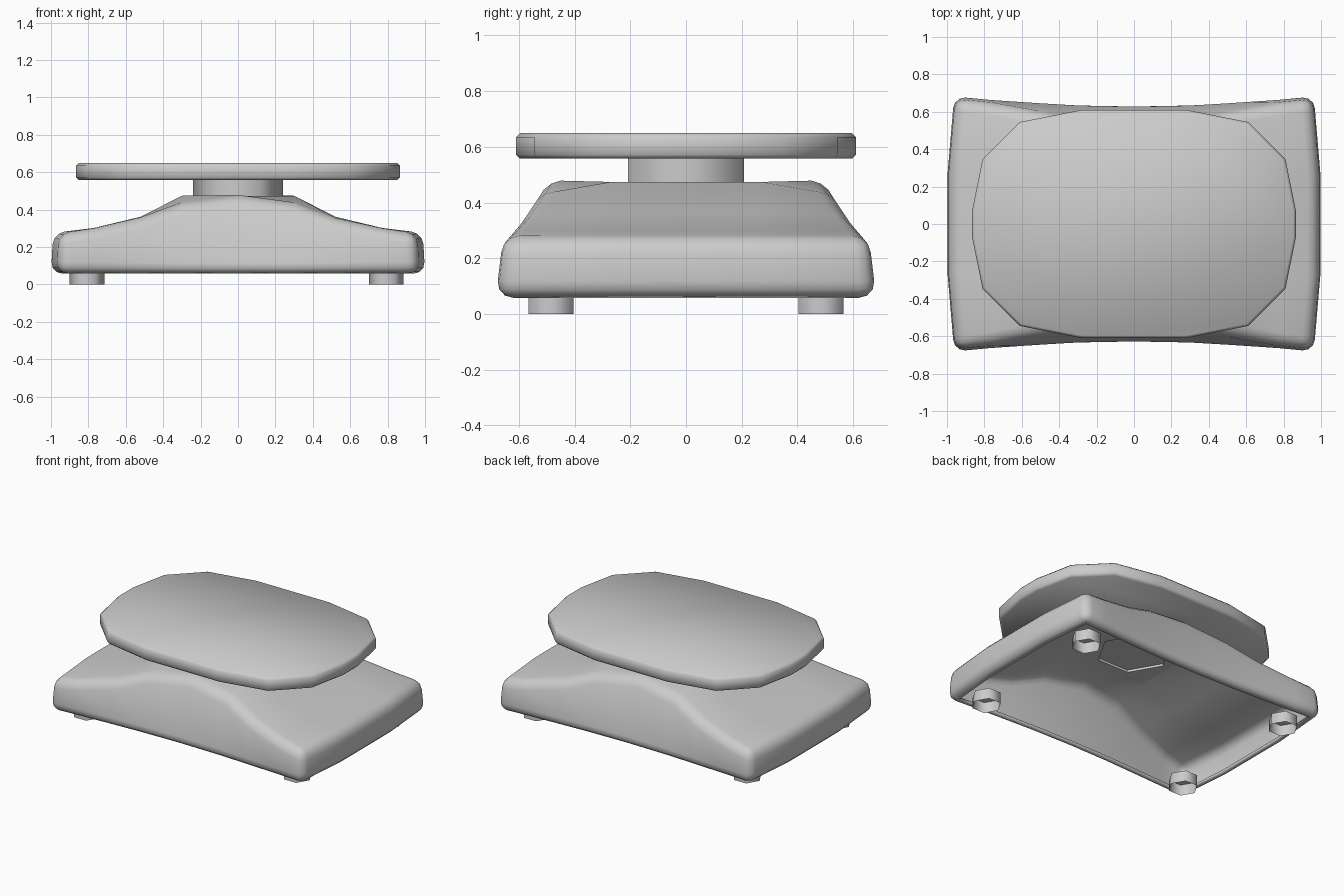
import bpy, bmesh, math

cube = bpy.data.objects.get("Cube")
if cube:
    bpy.data.objects.remove(cube)

grey = bpy.data.materials.new("light grey")
grey.use_nodes = True
colour = (0.6, 0.6, 0.6, 1)
grey.diffuse_color = colour
grey.node_tree.nodes["Principled BSDF"].inputs["Base Color"].default_value = colour


def finish(bm, name, angle):
    bmesh.ops.recalc_face_normals(bm, faces=bm.faces)
    mesh = bpy.data.meshes.new(name)
    bm.to_mesh(mesh)
    bm.free()
    mesh.materials.append(grey)
    obj = bpy.data.objects.new(name, mesh)
    bpy.context.collection.objects.link(obj)
    bpy.ops.object.select_all(action="DESELECT")
    obj.select_set(True)
    bpy.context.view_layer.objects.active = obj
    if angle:
        bpy.ops.object.shade_smooth_by_angle(angle=math.radians(angle))
    return obj


def prism(outline, z0, z1):
    bm = bmesh.new()
    face = bm.faces.new([bm.verts.new((x, y, z0)) for x, y in outline])
    top = bmesh.ops.extrude_face_region(bm, geom=[face], use_keep_orig=True)["geom"]
    verts = [g for g in top if isinstance(g, bmesh.types.BMVert)]
    bmesh.ops.translate(bm, verts=verts, vec=(0, 0, z1 - z0))
    bmesh.ops.recalc_face_normals(bm, faces=bm.faces)
    return bm


def hexagon(radius, cx=0, cy=0):
    turns = [math.radians(60 * i) for i in range(6)]
    return [(cx + radius * math.cos(a), cy + radius * math.sin(a)) for a in turns]


# Housing: cross-sections lofted along x
# x at middle, x at corner, roof height, edge y, edge height, foot y
half = [
    (0.30, 0.30, 0.474, 0.535, 0.435, 0.65),
    (0.52, 0.52, 0.362, 0.59, 0.355, 0.66),
    (0.77, 0.77, 0.302, 0.64, 0.30, 0.672),
    (1.0, 0.965, 0.275, 0.668, 0.272, 0.684),
]
mirrored = [(-s[0], -s[1]) + s[2:] for s in reversed(half)]
stations = mirrored + [(0, 0, 0.474, 0.51, 0.474, 0.645)] + half
floor, inner = 0.058, 0.27
bm = bmesh.new()
rings = []
for xm, xc, h, ey, ez, d in stations:
    lean = 0.988 if abs(xm) > 0.9 else 1
    side = [(xm, inner, floor), (xc, d, floor), (xc * lean, ey, ez), (xm * lean, inner, h)]
    pts = side + [(x, -y, z) for x, y, z in reversed(side)]
    rings.append([bm.verts.new(p) for p in pts])
for a, b in zip(rings, rings[1:]):
    for i in range(8):
        j = (i + 1) % 8
        bm.faces.new((a[i], a[j], b[j], b[i]))
for r in (rings[0], rings[-1]):
    for quad in ((0, 1, 2, 3), (0, 3, 4, 7), (4, 5, 6, 7)):
        bm.faces.new([r[i] for i in quad])
bmesh.ops.recalc_face_normals(bm, faces=bm.faces)

# Rounded edges, open underside
sharp = [e for e in bm.edges if e.calc_face_angle(0) > math.radians(38)]
bmesh.ops.bevel(bm, geom=sharp, offset=0.06, segments=3, profile=0.5,
                affect="EDGES", clamp_overlap=True)
under = [f for f in bm.faces if f.normal.z < -0.99]
bmesh.ops.delete(bm, geom=under, context="FACES")
housing = finish(bm, "housing", 50)
shell = housing.modifiers.new("wall", "SOLIDIFY")
shell.thickness = 0.02
shell.offset = -1

# Opening in the roof beneath the column
cutter = finish(prism(hexagon(0.235), 0.3, 0.6), "column_opening_cutter", 0)
cutter.hide_render = True
hole = housing.modifiers.new("opening", "BOOLEAN")
hole.operation = "DIFFERENCE"
hole.object = cutter
bpy.ops.object.select_all(action="DESELECT")
housing.select_set(True)
bpy.context.view_layer.objects.active = housing
for name in ("wall", "opening"):
    bpy.ops.object.modifier_apply(modifier=name)
bpy.data.objects.remove(cutter)

# Column
finish(prism(hexagon(0.24), 0.47, 0.57), "column", 65)

# Weighing platter, softly rounded rim
quarter = [(0.865, 0.075), (0.81, 0.345), (0.61, 0.545), (0.28, 0.61)]
right_half = [(x, -y) for x, y in reversed(quarter)] + quarter
outline = right_half + [(-x, -y) for x, y in right_half]
bm = prism(outline, 0.558, 0.649)
rim = [e for e in bm.edges if abs(e.verts[0].co.z - e.verts[1].co.z) < 0.01]
bmesh.ops.bevel(bm, geom=rim, offset=0.014, segments=1, affect="EDGES")
finish(bm, "platter", 60)

# Feet: short cups, open below
for cx, lr in ((0.793, "left"), (-0.808, "right")):
    for cy, fb in ((-0.485, "front"), (0.485, "back")):
        pad = prism(hexagon(0.093, cx, cy), 0, 0.075)
        base = [f for f in pad.faces if f.normal.z < -0.9]
        bmesh.ops.delete(pad, geom=base, context="FACES_ONLY")
        finish(pad, f"{fb}_{lr}_foot", 65)
